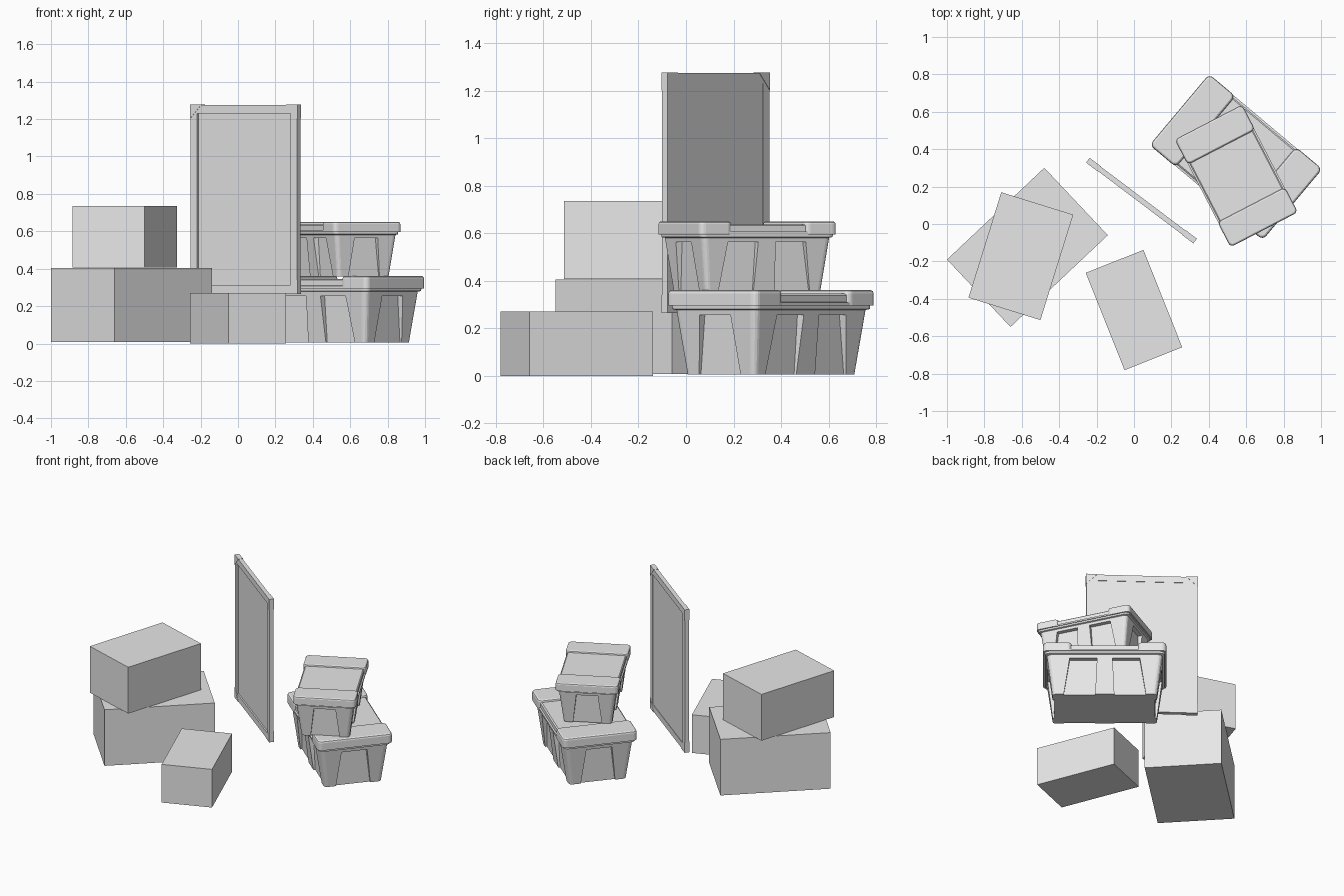
import bpy, bmesh, math
from mathutils import Matrix, Vector

if "Cube" in bpy.data.objects:
    bpy.data.objects.remove(bpy.data.objects["Cube"], do_unlink=True)

grey = bpy.data.materials.new("plain_grey")
grey.use_nodes = True
grey.diffuse_color = (0.8, 0.8, 0.8, 1)
grey.node_tree.nodes["Principled BSDF"].inputs["Base Color"].default_value = (0.8, 0.8, 0.8, 1)


def finish(bm, name, place):
    """Turn a bmesh into a named grey object, moved by the matrix."""
    bmesh.ops.recalc_face_normals(bm, faces=bm.faces)
    mesh = bpy.data.meshes.new(name)
    bm.to_mesh(mesh)
    bm.free()
    mesh.materials.append(grey)
    obj = bpy.data.objects.new(name, mesh)
    bpy.context.collection.objects.link(obj)
    obj.matrix_world = place
    return obj


def pose(x, y, z, degrees, scale=1):
    return (Matrix.Translation((x, y, z)) @ Matrix.Rotation(math.radians(degrees), 4, 'Z')
            @ Matrix.Scale(scale, 4))


def loft(bm, rings, x=0, steps=4):
    """Stack rounded rectangles given as (half x, half y, radius, z)."""
    previous = None
    for hx, hy, r, z in rings:
        ring = []
        for corner in range(4):
            sx = 1 if corner in (0, 3) else -1
            sy = 1 if corner < 2 else -1
            for i in range(steps + 1):
                a = math.pi / 2 * (corner + i / steps)
                ring.append(bm.verts.new((x + sx * (hx - r) + r * math.cos(a),
                                          sy * (hy - r) + r * math.sin(a), z)))
        if previous is None:
            bm.faces.new(ring[::-1])
        else:
            n = len(ring)
            for i in range(n):
                j = (i + 1) % n
                bm.faces.new((previous[i], previous[j], ring[j], ring[i]))
        previous = ring
    bm.faces.new(previous)


def block(bm, lo, hi):
    lo, hi = Vector(lo), Vector(hi)
    place = Matrix.Translation((lo + hi) / 2) @ Matrix.Diagonal((*(hi - lo), 1))
    bmesh.ops.create_cube(bm, size=1, matrix=place)


def prism(bm, bottom, top):
    """Solid between two matching loops of points."""
    a = [bm.verts.new(p) for p in bottom]
    b = [bm.verts.new(p) for p in top]
    bm.faces.new(a[::-1])
    bm.faces.new(b)
    for i in range(len(a)):
        j = (i + 1) % len(a)
        bm.faces.new((a[i], a[j], b[j], b[i]))


# Cardboard boxes
def carton(name, x, y, z, degrees, w, d, h):
    bm = bmesh.new()
    block(bm, (-w / 2, -d / 2, 0), (w / 2, d / 2, h))
    finish(bm, name, pose(x, y, z, degrees))


carton("lower_box", -0.57, -0.125, 0.008, 43.3, 0.715, 0.495, 0.397)
carton("upper_box", -0.605, -0.172, 0.407, -17.3, 0.403, 0.59, 0.328)
carton("small_box", 0, -0.46, 0, 21.7, 0.332, 0.56, 0.27)

# Standing framed panel
panel = pose(0.04, 0.125, 0.265, -37)
half, high, bar, deep = 0.357, 1.012, 0.044, 0.014
bm = bmesh.new()
for s in (-1, 1):
    a, b = sorted((s * half, s * (half - bar)))
    block(bm, (a, -deep, 0.003), (b, deep, high - 0.003))
for z in (0.003, high - bar - 0.003):
    block(bm, (bar - half, -deep, z), (half - bar, deep, z + bar))
finish(bm, "panel_frame", panel)
bm = bmesh.new()
block(bm, (bar - half, -0.004, bar), (half - bar, 0.011, high - bar))
finish(bm, "panel_sheet", panel)
bm = bmesh.new()
for sx in (-1, 1):
    for z, sz in ((0, 1), (high, -1)):
        tri = [(0, 0), (0.075, 0), (0, 0.075)]
        loops = [[(sx * (half + 0.002 - u), y, z + sz * v) for u, v in tri]
                 for y in (-deep - 0.002, deep + 0.002)]
        prism(bm, *loops)
finish(bm, "panel_corner_caps", panel)


# Storage bins with lids
def recess(bm, side, wall_low, wall_high, low, top):
    """Tapered cutter in one wall; side is a rotation in quarter turns."""
    turn = Matrix.Rotation(side * math.pi / 2, 3, 'Z')
    loops = []
    for z, (a, b), inner in ((-0.01, low, wall_low - 0.012), (0.25, top, wall_high - 0.034)):
        loops.append([turn @ Vector(p) for p in
                      ((a, inner, z), (b, inner, z), (b, 0.5, z), (a, 0.5, z))])
    prism(bm, *loops)


def bin_with_lid(name, place):
    bm = bmesh.new()
    loft(bm, [(0.335, 0.19, 0.025, 0), (0.37, 0.225, 0.03, 0.272),
              (0.384, 0.237, 0.03, 0.276), (0.385, 0.238, 0.03, 0.292)])
    body = finish(bm, name + "_body", place)
    bm = bmesh.new()
    for side in (0, 2):
        for s in (-1, 1):
            recess(bm, side, 0.19, 0.221,
                   sorted((s * 0.062, s * 0.265)), sorted((s * 0.05, s * 0.225)))
    for side in (1, 3):
        recess(bm, side, 0.335, 0.366, (-0.115, 0.115), (-0.085, 0.085))
    cutter = finish(bm, name + "_cutter", place)
    cutter.hide_render = True
    mod = body.modifiers.new("recesses", 'BOOLEAN')
    mod.operation = 'DIFFERENCE'
    mod.solver = 'EXACT'
    mod.object = cutter
    bpy.context.view_layer.objects.active = body
    bpy.ops.object.modifier_apply(modifier=mod.name)
    bpy.data.objects.remove(cutter, do_unlink=True)

    # Raised lid ends
    bm = bmesh.new()
    for s in (-1, 1):
        loft(bm, [(0.092, 0.2475, 0.028, 0.29), (0.092, 0.2475, 0.028, 0.342),
                  (0.089, 0.2445, 0.026, 0.351), (0.081, 0.2365, 0.02, 0.356)], x=s * 0.303)
    finish(bm, name + "_lid_ends", place)
    # Lower lid middle with a thin lip
    bm = bmesh.new()
    loft(bm, [(0.25, 0.2445, 0.004, 0.29), (0.25, 0.2445, 0.004, 0.303),
              (0.25, 0.234, 0.004, 0.305), (0.25, 0.234, 0.004, 0.334),
              (0.25, 0.226, 0.004, 0.341)], steps=1)
    finish(bm, name + "_lid_middle", place)


bin_with_lid("lower_bin", pose(0.545, 0.358, 0.005, -40))
bin_with_lid("upper_bin", pose(0.547, 0.257, 0.358, -62.6, 0.82))
